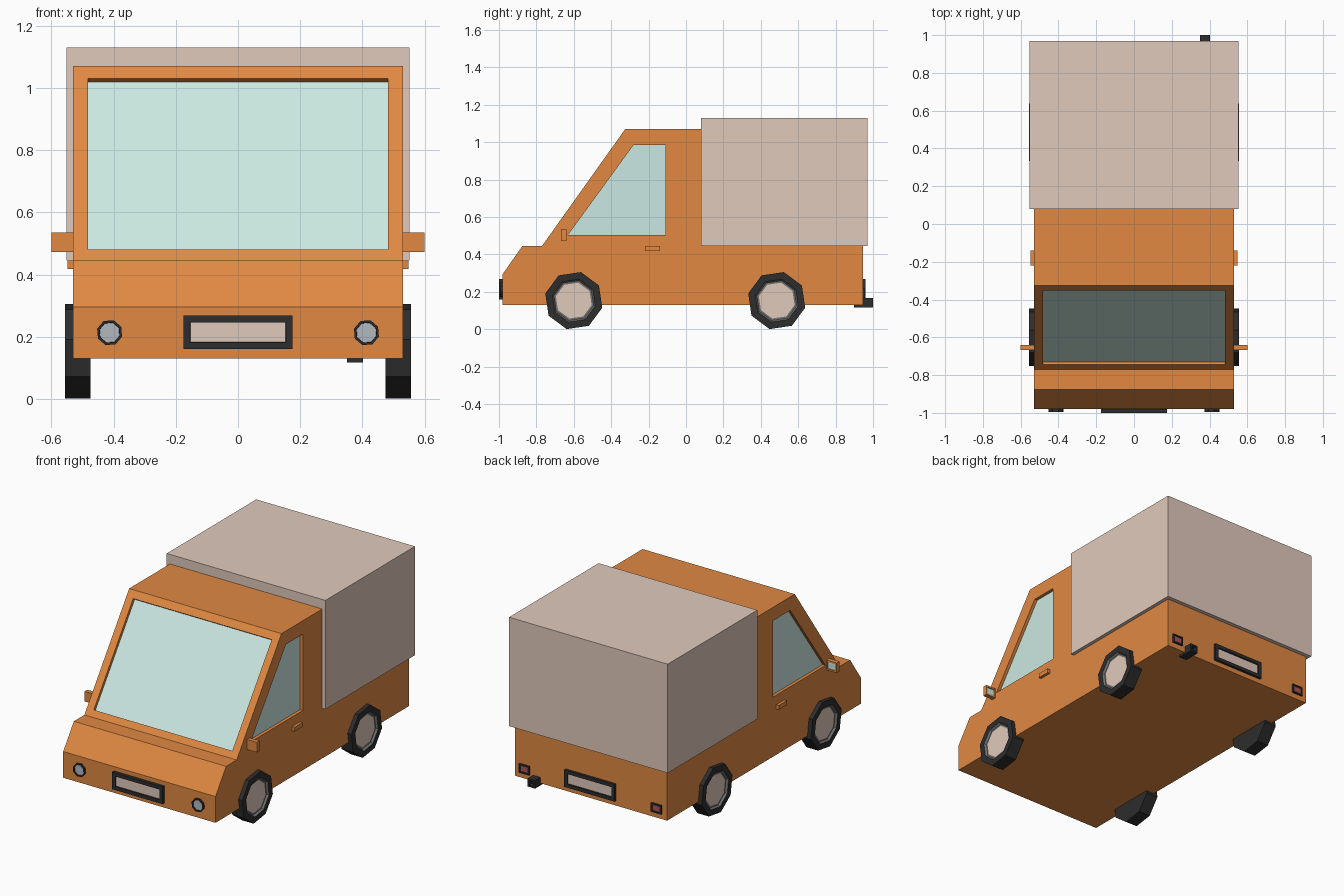
import bpy, bmesh, math
from mathutils import Vector

if "Cube" in bpy.data.objects:
    bpy.data.objects.remove(bpy.data.objects["Cube"])


def material(name, rgb):
    m = bpy.data.materials.new(name)
    m.diffuse_color = (*rgb, 1)
    m.use_nodes = True
    m.node_tree.nodes["Principled BSDF"].inputs["Base Color"].default_value = m.diffuse_color
    return m


ORANGE = material("orange paint", (0.75, 0.25, 0.055))
BEIGE = material("beige panel", (0.75, 0.59, 0.50))
BLACK = material("black rubber", (0.026, 0.026, 0.026))
GREY = material("grey rim", (0.17, 0.17, 0.17))
GLASS = material("glass", (0.60, 0.81, 0.76))
LENS = material("lens", (0.45, 0.48, 0.52))
RED = material("tail lens", (0.42, 0.09, 0.09))


def prism(name, pts, a, b, mat, axis=0, insets=(), face=None):
    """Extrude a 2D profile from a to b along x (axis 0) or y (axis 1).
    insets: (thickness, depth, ring material, centre material) on the face pointing along face."""
    bm = bmesh.new()
    place = (lambda p, t: (t, *p)) if axis == 0 else (lambda p, t: (p[0], t, p[1]))
    cap = bm.faces.new([bm.verts.new(place(p, a)) for p in pts])
    ext = bmesh.ops.extrude_face_region(bm, geom=[cap])["geom"]
    move = Vector((0, 0, 0))
    move[axis] = b - a
    bmesh.ops.translate(bm, vec=move, verts=[v for v in ext if isinstance(v, bmesh.types.BMVert)])
    bmesh.ops.recalc_face_normals(bm, faces=bm.faces)
    mats = [mat]
    if insets:
        d = Vector(face)
        bm.normal_update()
        f = max(bm.faces, key=lambda k: k.normal.dot(d))
        for thick, depth, ring_mat, mid_mat in insets:
            mats += [m for m in (ring_mat, mid_mat) if m not in mats]
            ring = bmesh.ops.inset_region(bm, faces=[f], thickness=thick, use_even_offset=True)["faces"]
            for r in ring:
                r.material_index = mats.index(ring_mat)
            f.material_index = mats.index(mid_mat)
            bmesh.ops.translate(bm, vec=-d * depth, verts=f.verts[:])
    me = bpy.data.meshes.new(name)
    bm.to_mesh(me)
    bm.free()
    for m in mats:
        me.materials.append(m)
    ob = bpy.data.objects.new(name, me)
    bpy.context.collection.objects.link(ob)
    return ob


def rect(u0, u1, v0, v1):
    return [(u0, v0), (u1, v0), (u1, v1), (u0, v1)]


def octagon(u, v, r, turn):
    return [(u + r * math.cos(math.radians(turn + 45 * i)),
             v + r * math.sin(math.radians(turn + 45 * i))) for i in range(8)]


# Body: one side profile across the full width
body = prism("body", [(-0.98, 0.13), (-0.98, 0.295), (-0.875, 0.445), (-0.77, 0.445),
                      (-0.325, 1.07), (0.08, 1.07), (0.08, 0.445), (0.945, 0.445),
                      (0.945, 0.13)], -0.53, 0.53, ORANGE)

# Cargo box
prism("cargo_box", rect(0.08, 0.97, 0.445, 1.13), -0.552, 0.552, BEIGE)

# Windscreen: recess following the slope, glass on its floor
low, high = Vector((-0.745, 0.48)), Vector((-0.353, 1.03))
slope = (high - low).normalized()
out = Vector((-slope.y, slope.x))


def screen(d0, d1):
    return [low + out * d0, high + out * d0, high + out * d1, low + out * d1]


cutters = [prism("screen_cutter", screen(-0.024, 0.03), -0.482, 0.482, ORANGE)]
prism("windscreen", screen(-0.024, -0.018), -0.482, 0.482, GLASS)

# Side windows
window = [(-0.63, 0.505), (-0.11, 0.505), (-0.11, 0.985), (-0.28, 0.985)]
for side, s in (("right", 1), ("left", -1)):
    cutters.append(prism(side + "_cutter", window, s * 0.504, s * 0.6, ORANGE))
    prism(side + "_window", window, s * 0.504, s * 0.510, GLASS)

for c in cutters:
    mod = body.modifiers.new("recess", "BOOLEAN")
    mod.operation, mod.solver, mod.object = "DIFFERENCE", "EXACT", c
    bpy.context.view_layer.objects.active = body
    bpy.ops.object.modifier_apply(modifier=mod.name)
for c in cutters:
    bpy.data.objects.remove(c)

for side, s in (("right", 1), ("left", -1)):
    # Wheels: octagonal tyre, grey sloping rim, beige hub
    for end, y in (("front", -0.60), ("rear", 0.485)):
        prism(f"{end}_{side}_wheel", octagon(y, 0.153, 0.157, 31), s * 0.475, s * 0.556, BLACK,
              insets=[(0.036, 0, BLACK, GREY), (0.008, 0.012, GREY, GREY),
                      (0.010, 0, GREY, BEIGE)], face=(s, 0, 0))
    # Door handle and wing mirror
    prism(side + "_door_handle", rect(-0.22, -0.14, 0.418, 0.445), s * 0.525, s * 0.548, ORANGE)
    prism(side + "_mirror", rect(s * 0.525, s * 0.60, 0.472, 0.535), -0.668, -0.64, ORANGE, axis=1,
          insets=[(0.010, 0, ORANGE, GLASS), (0.001, 0.005, ORANGE, GLASS)], face=(0, 1, 0))
    # Headlight and tail light
    prism(side + "_headlight", octagon(s * 0.413, 0.213, 0.042, 27), -0.97, -0.994, BLACK, axis=1,
          insets=[(0.007, 0, BLACK, LENS), (0.001, 0.006, BLACK, LENS)], face=(0, -1, 0))
    x = s * 0.46
    prism(side + "_tail_light", rect(x - 0.036, x + 0.036, 0.163, 0.218), 0.935, 0.957, BLACK, axis=1,
          insets=[(0.009, 0, BLACK, RED), (0.001, 0.005, BLACK, RED)], face=(0, 1, 0))

# Blank number plates in black frames
for end, s, y0, y1 in (("front", -1, -0.97, -1.0), ("rear", 1, 0.935, 0.96)):
    prism(end + "_plate", rect(-0.176, 0.176, 0.16, 0.268), y0, y1, BLACK, axis=1,
          insets=[(0.022, 0, BLACK, BEIGE), (0.001, 0.008, BLACK, BEIGE)], face=(0, s, 0))

# Exhaust pipe with a hollow end
prism("exhaust_pipe", rect(0.35, 0.402, 0.117, 0.167), 0.897, 1.0, BLACK, axis=1,
      insets=[(0.010, 0, BLACK, BLACK), (0.001, 0.03, BLACK, BLACK)], face=(0, 1, 0))
